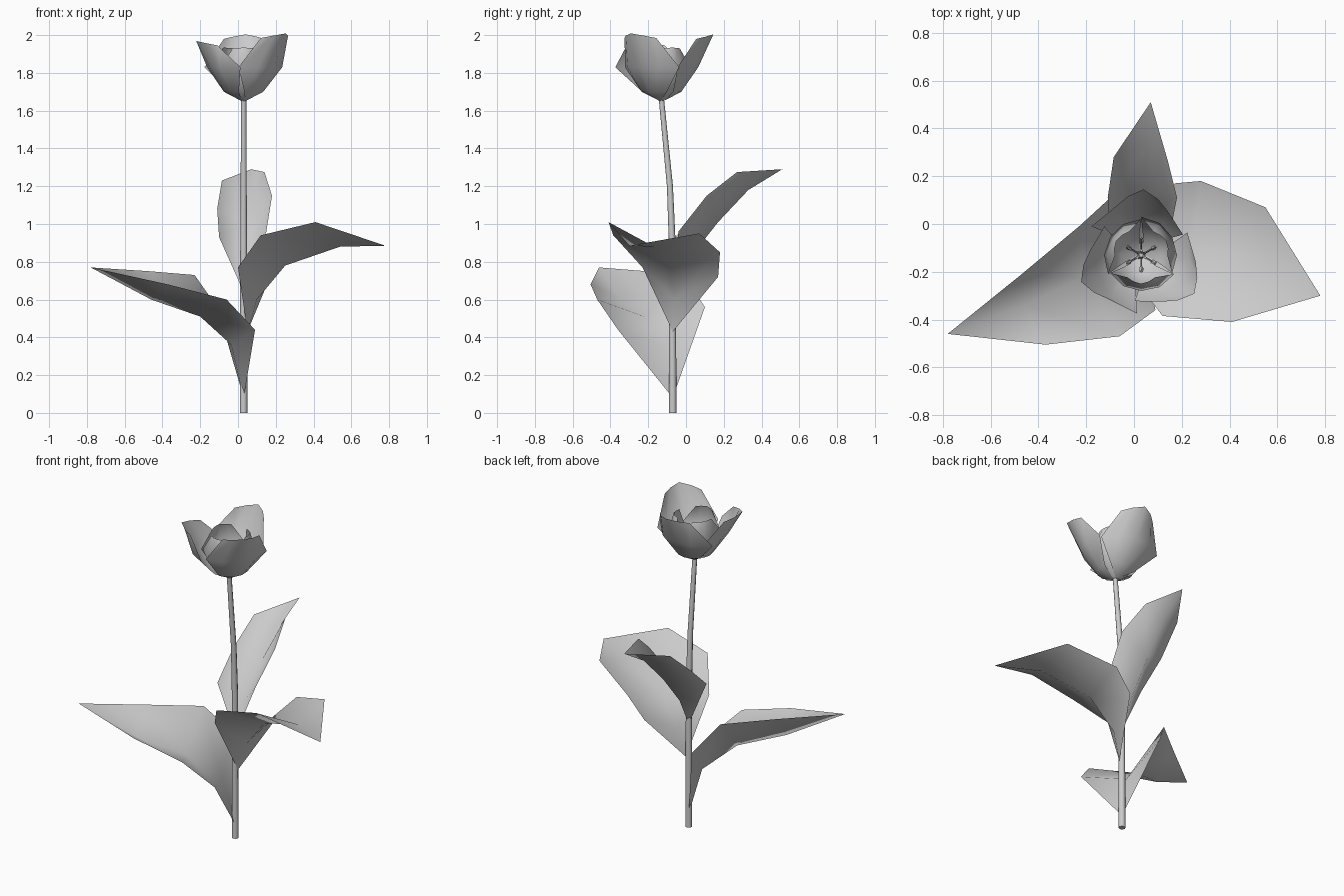
import bpy, bmesh, math
from mathutils import Vector

if "Cube" in bpy.data.objects:
    bpy.data.objects.remove(bpy.data.objects["Cube"], do_unlink=True)

grey = bpy.data.materials.new("plain_grey")
grey.use_nodes = True
grey.diffuse_color = (0.6, 0.6, 0.6, 1)
grey.node_tree.nodes["Principled BSDF"].inputs["Base Color"].default_value = (0.6, 0.6, 0.6, 1)

CENTRE = Vector((0.03, -0.13, 0))     # axis of the flower


def sheet(name, rows):
    """Smooth surface through equal rows of points; a one-point row is a tip."""
    bm = bmesh.new()
    grid = [[bm.verts.new(p) for p in row] for row in rows]
    for a, b in zip(grid, grid[1:]):
        for i in range(max(len(a), len(b)) - 1):
            quad = [a[min(i, len(a) - 1)], a[min(i + 1, len(a) - 1)],
                    b[min(i + 1, len(b) - 1)], b[min(i, len(b) - 1)]]
            bm.faces.new(list(dict.fromkeys(quad)))
    finish(name, bm)


def finish(name, bm):
    bmesh.ops.recalc_face_normals(bm, faces=bm.faces)
    for f in bm.faces:
        f.smooth = True
    mesh = bpy.data.meshes.new(name)
    bm.to_mesh(mesh)
    bm.free()
    mesh.materials.append(grey)
    obj = bpy.data.objects.new(name, mesh)
    bpy.context.collection.objects.link(obj)
    return obj


def tube(name, path, radii, sides):
    """Capped tube of level rings along a mostly upright path."""
    bm = bmesh.new()
    rings = []
    for p, r in zip(path, radii):
        rings.append([bm.verts.new(Vector(p) + Vector((r * math.cos(t), r * math.sin(t), 0)))
                      for t in (math.tau * i / sides for i in range(sides))])
    for a, b in zip(rings, rings[1:]):
        for i in range(sides):
            j = (i + 1) % sides
            bm.faces.new((a[i], a[j], b[j], b[i]))
    bm.faces.new(rings[0][::-1])
    bm.faces.new(rings[-1])
    obj = finish(name, bm)
    bpy.ops.object.select_all(action='DESELECT')
    obj.select_set(True)
    bpy.context.view_layer.objects.active = obj
    bpy.ops.object.shade_smooth_by_angle(angle=math.radians(50))


def polar(angle, r, z):
    a = math.radians(angle)
    return CENTRE + Vector((r * math.cos(a), r * math.sin(a), z))


# Stem, leaning forward towards the flower
tube("stem", [(0.03, -0.07, 0), (0.03, -0.073, 0.9), (0.03, -0.085, 1.2), (0.03, -0.13, 1.66)],
     [0.02, 0.018, 0.016, 0.014], 8)

# Leaves: base tip, rows of edge / midrib / edge, end tip
sheet("lower_leaf", [
    [(0.03, -0.07, 0.08)],
    [(0.09, -0.36, 0.44), (-0.035, -0.11, 0.36), (-0.11, 0.10, 0.56)],
    [(-0.06, -0.47, 0.60), (-0.20, -0.22, 0.51), (-0.23, -0.01, 0.73)],
    [(-0.37, -0.505, 0.68), (-0.46, -0.34, 0.60), (-0.47, -0.21, 0.75)],
    [(-0.78, -0.46, 0.77)]])
sheet("middle_leaf", [
    [(0.05, -0.07, 0.43)],
    [(0.0, -0.23, 0.77), (0.10, -0.06, 0.60), (0.17, 0.17, 0.72)],
    [(0.12, -0.385, 0.94), (0.25, -0.09, 0.78), (0.28, 0.18, 0.85)],
    [(0.41, -0.41, 1.01), (0.54, -0.17, 0.88), (0.55, 0.07, 0.95)],
    [(0.78, -0.30, 0.885)]])
sheet("upper_leaf", [
    [(0.03, -0.07, 0.64)],
    [(-0.10, -0.06, 0.93), (0.03, 0.02, 0.82), (0.15, -0.04, 0.96)],
    [(-0.11, 0.11, 1.08), (0.04, 0.17, 1.01), (0.18, 0.11, 1.15)],
    [(-0.085, 0.28, 1.23), (0.06, 0.33, 1.18), (0.14, 0.27, 1.275)],
    [(0.07, 0.51, 1.29)]])


# Petals: each row is radius, height, half spread, tip rise, flare of the far edge
def petal(name, angle, rows):
    pts = [[polar(angle, 0.01, 1.65)]]
    for r, z, half, rise, flare in rows:
        row = []
        for s in (-1, -0.5, 0, 0.5, 1):
            lift = 1 - abs(s)
            row.append(polar(angle + half * s, r + rise * lift + flare * max(s, 0), z + rise * lift * 0.4))
        pts.append(row)
    sheet(name, pts)


for name, angle, top, flare in (("back_petal", 88, 1.98, 0.045),
                                ("left_front_petal", 204, 1.945, 0.05),
                                ("right_front_petal", 324, 1.985, 0.02)):
    petal(name, angle, [(0.105, 1.70, 52, 0, 0),
                        (0.195, 1.83, 62, 0, flare),
                        (0.215, top, 29, 0.06, 0.015)])
for i in range(3):
    petal(f"inner_petal_{i + 1}", 30 + 120 * i, [(0.085, 1.70, 55, 0, 0),
                                                 (0.15, 1.82, 60, 0, 0.01),
                                                 (0.11, 1.93, 32, 0.01, 0)])

# Pistil with three lobes, ringed by six stamens
tube("pistil", [polar(0, 0, z) for z in (1.65, 1.72, 1.78)], [0.012, 0.016, 0.01], 6)
for i in range(3):
    a = 90 + 120 * i
    tube(f"pistil_lobe_{i + 1}", [polar(a, 0.005, 1.77), polar(a, 0.02, 1.79)], [0.008, 0.006], 5)
for i in range(6):
    a = 30 + 60 * i
    tube(f"stamen_{i + 1}", [polar(a, r, z) for r, z in
                             ((0.01, 1.66), (0.05, 1.74), (0.055, 1.75), (0.065, 1.78), (0.07, 1.80))],
         [0.004, 0.004, 0.009, 0.009, 0.003], 5)
